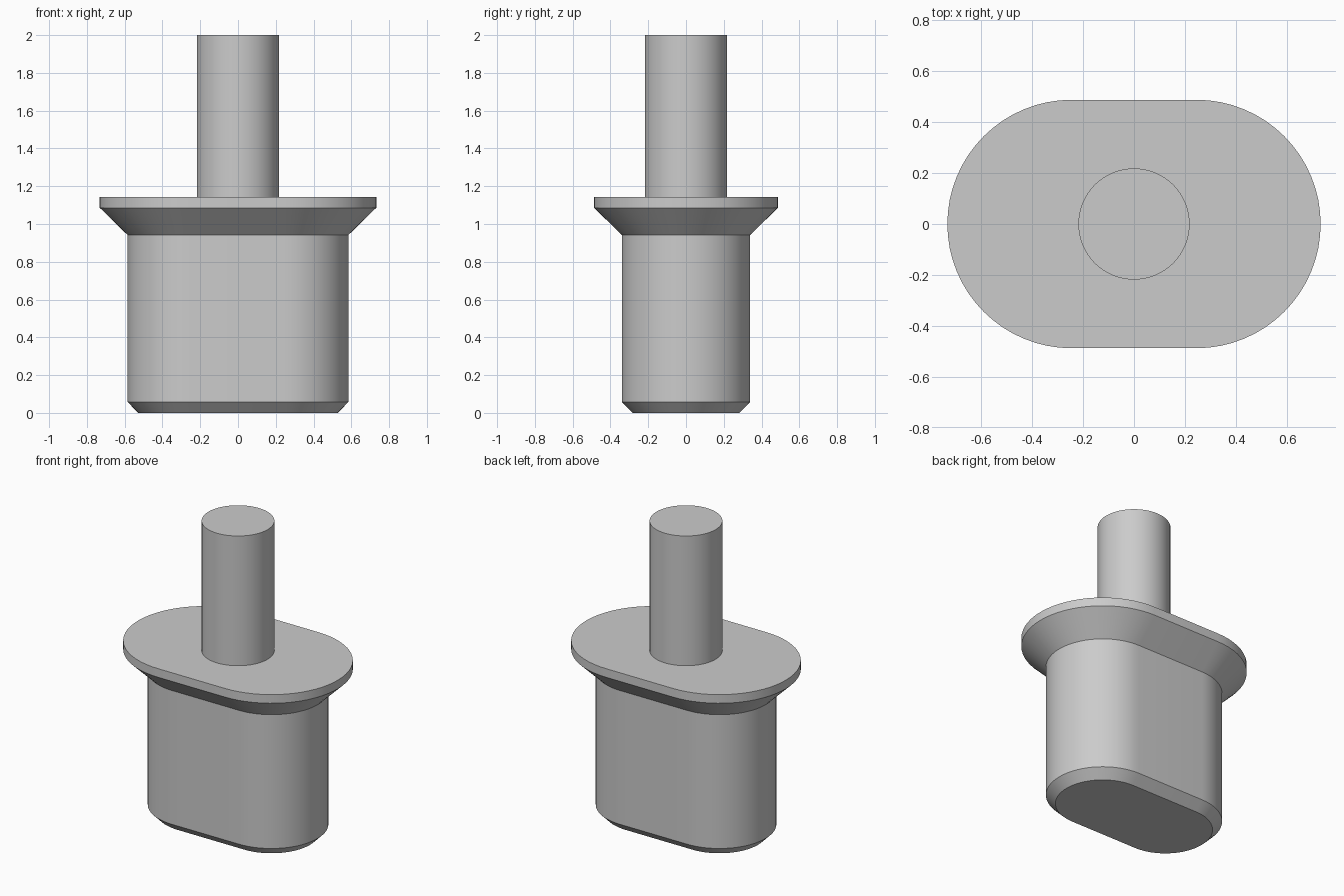
import bpy, bmesh
from math import pi, cos, sin, radians

cube = bpy.data.objects.get("Cube")
if cube:
    bpy.data.objects.remove(cube, do_unlink=True)

grey = bpy.data.materials.new("light_grey")
grey.use_nodes = True
colour = (0.6, 0.6, 0.6, 1)
grey.diffuse_color = colour
grey.node_tree.nodes["Principled BSDF"].inputs["Base Color"].default_value = colour


def slot_outline(radius, half_straight, steps=32):
    """Rounded slot along x, or a circle when half_straight is zero."""
    points = []
    for side in (1, -1):
        start = -pi / 2 if side > 0 else pi / 2
        last = steps + 1 if half_straight else steps
        for i in range(last):
            a = start + pi * i / steps
            points.append((side * half_straight + radius * cos(a), radius * sin(a)))
    return points


def loft(name, profile, half_straight):
    """Skin slot outlines given as (radius, height), with capped ends."""
    bm = bmesh.new()
    rings = [[bm.verts.new((x, y, z)) for x, y in slot_outline(r, half_straight)]
             for r, z in profile]
    for low, high in zip(rings, rings[1:]):
        for i in range(len(low)):
            j = (i + 1) % len(low)
            bm.faces.new((low[i], low[j], high[j], high[i]))
    bm.faces.new(rings[0][::-1])
    bm.faces.new(rings[-1])
    mesh = bpy.data.meshes.new(name)
    bm.to_mesh(mesh)
    bm.free()
    mesh.materials.append(grey)
    obj = bpy.data.objects.new(name, mesh)
    bpy.context.collection.objects.link(obj)
    bpy.ops.object.select_all(action='DESELECT')
    obj.select_set(True)
    bpy.context.view_layer.objects.active = obj
    bpy.ops.object.shade_smooth_by_angle(angle=radians(30))
    return obj


# Plug body with chamfered foot, flared collar and flat rim
loft("plug_body", [(0.283, 0), (0.34, 0.058), (0.34, 0.942),
                   (0.487, 1.086), (0.487, 1.143)], 0.245)

# Round post standing on the rim
loft("post", [(0.218, 1.143), (0.218, 2)], 0)
